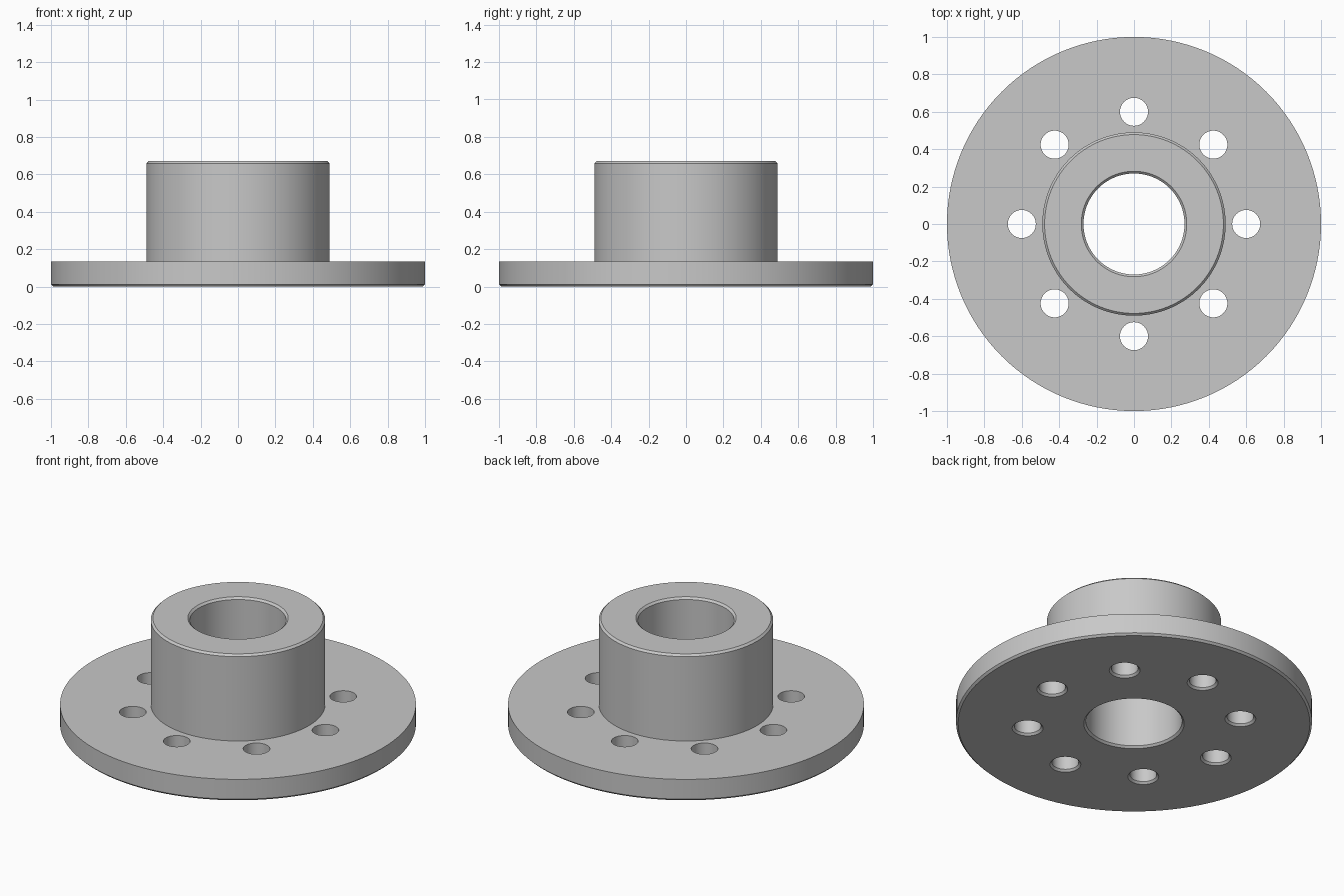
import bpy
import bmesh
from math import cos, sin, pi, radians

cube = bpy.data.objects.get("Cube")
if cube:
    bpy.data.objects.remove(cube, do_unlink=True)

SEGMENTS = 128
CHAMFER = 0.012
FLANGE_R, FLANGE_TOP = 1.0, 0.135
HUB_R, HUB_TOP = 0.49, 0.67
BORE_R = 0.27
HOLE_R, HOLE_CIRCLE, HOLE_COUNT = 0.075, 0.6, 8

steel = bpy.data.materials.new("grey steel")
steel.use_nodes = True
GREY = (0.58, 0.58, 0.58, 1)
steel.diffuse_color = GREY
steel.node_tree.nodes["Principled BSDF"].inputs["Base Color"].default_value = GREY


def lathe(bm, profile, segments, cx=0, cy=0):
    """Revolve a closed (radius, z) profile; radius 0 ends become capped discs."""
    rings = [[bm.verts.new((cx + r * cos(2 * pi * i / segments),
                            cy + r * sin(2 * pi * i / segments), z))
              for i in range(segments)] for r, z in profile]
    return rings


def bridge(bm, a, b):
    n = len(a)
    for i in range(n):
        j = (i + 1) % n
        bm.faces.new((a[i], a[j], b[j], b[i]))


def finish(bm, name):
    bmesh.ops.recalc_face_normals(bm, faces=bm.faces)
    mesh = bpy.data.meshes.new(name)
    bm.to_mesh(mesh)
    bm.free()
    mesh.materials.append(steel)
    obj = bpy.data.objects.new(name, mesh)
    bpy.context.collection.objects.link(obj)
    return obj


# Flange and hub, turned as one ring with chamfered edges
c = CHAMFER
profile = [
    (BORE_R + c, 0), (FLANGE_R - c, 0), (FLANGE_R, c),
    (FLANGE_R, FLANGE_TOP), (HUB_R, FLANGE_TOP),
    (HUB_R, HUB_TOP - c), (HUB_R - c, HUB_TOP),
    (BORE_R + c, HUB_TOP), (BORE_R, HUB_TOP - c), (BORE_R, c),
]
bm = bmesh.new()
rings = lathe(bm, profile, SEGMENTS)
for k, ring in enumerate(rings):
    bridge(bm, ring, rings[(k + 1) % len(rings)])
body = finish(bm, "flanged_hub")

# Bolt hole cutters, flared at the underside for the chamfer
bm = bmesh.new()
hole_profile = [(HOLE_R + 2 * c, -c), (HOLE_R, c), (HOLE_R, FLANGE_TOP + 0.1)]
for n in range(HOLE_COUNT):
    angle = 2 * pi * n / HOLE_COUNT
    rings = lathe(bm, hole_profile, 48,
                  HOLE_CIRCLE * cos(angle), HOLE_CIRCLE * sin(angle))
    for a, b in zip(rings, rings[1:]):
        bridge(bm, a, b)
    bm.faces.new(rings[0][::-1])
    bm.faces.new(rings[-1])
cutter = finish(bm, "bolt_hole_cutter")

# Drill the bolt holes
drill = body.modifiers.new("bolt holes", "BOOLEAN")
drill.operation = "DIFFERENCE"
drill.solver = "EXACT"
drill.object = cutter
bpy.context.view_layer.objects.active = body
body.select_set(True)
bpy.ops.object.modifier_apply(modifier=drill.name)
bpy.data.objects.remove(cutter, do_unlink=True)

bpy.ops.object.shade_smooth_by_angle(angle=radians(30))
